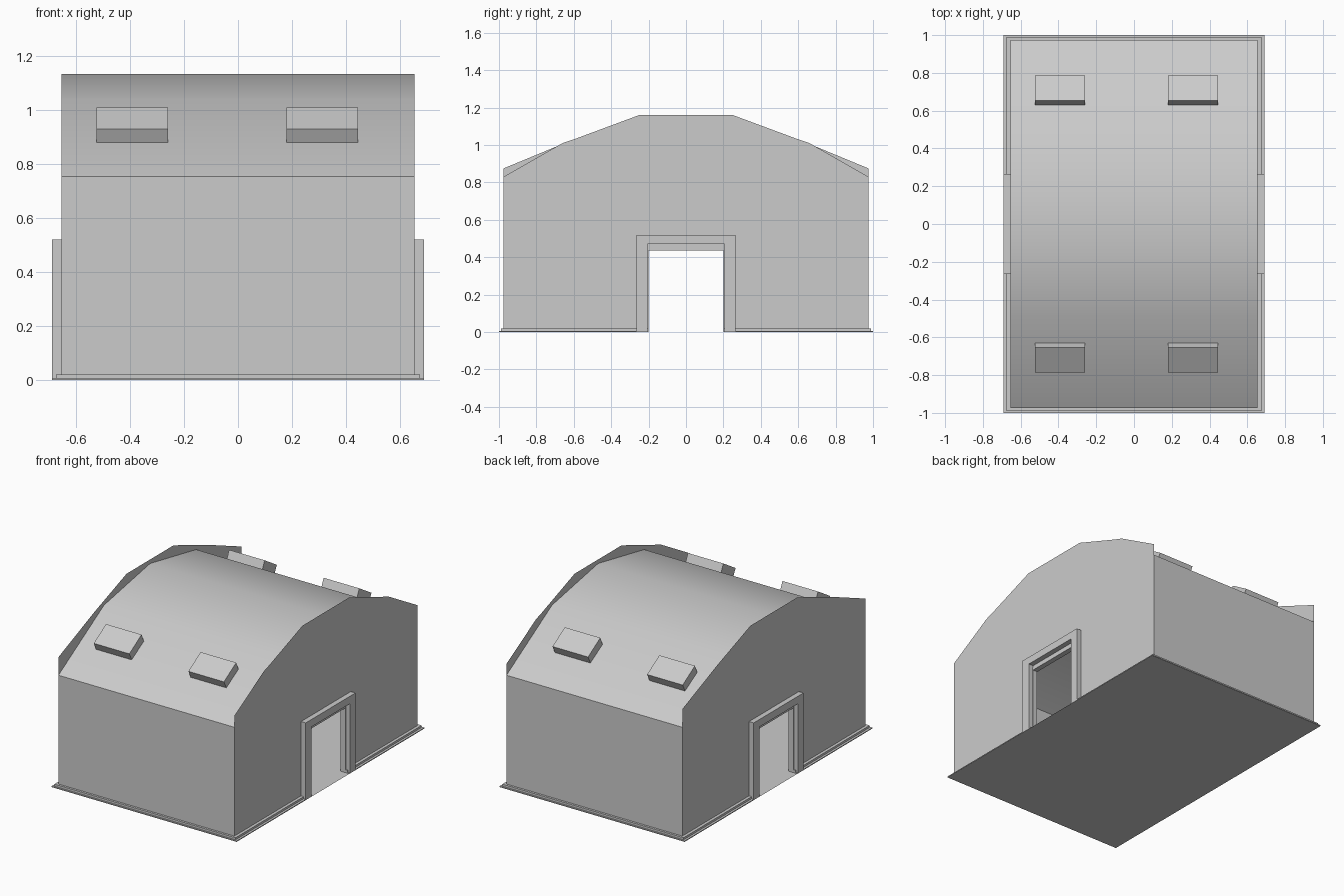
import bpy
import math

if "Cube" in bpy.data.objects:
    bpy.data.objects.remove(bpy.data.objects["Cube"])

X, Y = 0.655, 0.975          # half width and half depth of the walls


def mesh(name, verts, faces):
    me = bpy.data.meshes.new(name)
    me.from_pydata(verts, [], faces)
    me.update()
    ob = bpy.data.objects.new(name, me)
    bpy.context.collection.objects.link(ob)
    return ob


def prism(name, prof, x0, x1):
    """Solid made by sweeping a (y, z) profile along x."""
    n = len(prof)
    verts = [(x, y, z) for x in (x0, x1) for y, z in prof]
    faces = [tuple(range(n))[::-1], tuple(range(n, 2 * n))]
    faces += [(i, (i + 1) % n, n + (i + 1) % n, n + i) for i in range(n)]
    return mesh(name, verts, faces)


def box(name, x0, x1, y0, y1, z0, z1):
    return prism(name, [(y0, z0), (y1, z0), (y1, z1), (y0, z1)], min(x0, x1), max(x0, x1))


def mirrored(half):
    """Complete a right-half profile with its left mirror image."""
    return half + [(-y, z) for y, z in reversed(half)]


def arch(outer_y, outer_z, inner_y, inner_z):
    """Upside-down U outline around the doorway."""
    return [(-outer_y, 0), (-inner_y, 0), (-inner_y, inner_z), (inner_y, inner_z),
            (inner_y, 0), (outer_y, 0), (outer_y, outer_z), (-outer_y, outer_z)]


# floor slab underside / interior floor
mesh("floor", [(-0.69, -1, 0), (0.69, -1, 0), (0.69, 1, 0), (-0.69, 1, 0)], [(3, 2, 1, 0)])

# front and back walls, single sheets
for s, label in ((-1, "front"), (1, "back")):
    f = (0, 1, 2, 3) if s < 0 else (3, 2, 1, 0)
    mesh(label + "_wall", [(-X, s * Y, 0), (X, s * Y, 0), (X, s * Y, 0.753), (-X, s * Y, 0.753)], [f])
    box(label + "_skirting", -0.675, 0.675, s * 0.98 - 0.01, s * 0.98 + 0.01, 0, 0.02)
    box(label + "_footing", -0.69, 0.69, s * 0.985 - 0.015, s * 0.985 + 0.015, 0, 0.006)

# curved roof in four smooth-shaded panels
roof_line = [(-Y, 0.753), (-0.49, 1.04), (0, 1.133), (0.49, 1.04), (Y, 0.753)]
roof = mesh("roof", [(x, y, z) for y, z in roof_line for x in (-X, X)],
            [(2 * i, 2 * i + 1, 2 * i + 3, 2 * i + 2) for i in range(4)])
for p in roof.data.polygons:
    p.use_smooth = True

# gable walls rising above the roof, with a doorway cut into each
for s, label in ((1, "right"), (-1, "left")):
    eave = [(Y, 0.83), (0.66, 1.01)] if s > 0 else [(Y, 0.875)]
    outline = mirrored([(0.2, 0.435), (0.2, 0), (Y, 0)] + eave + [(0.6, 1.03), (0.25, 1.16)])
    n = tuple(range(len(outline)))
    mesh(label + "_gable", [(s * X, y, z) for y, z in outline], [n if s > 0 else n[::-1]])

    # door surround and reveal
    a, b = sorted((s * X, s * 0.69))
    prism(label + "_door_surround", arch(0.265, 0.52, 0.205, 0.47), a, b)
    a, b = sorted((s * 0.625, s * 0.66))
    prism(label + "_door_reveal", arch(0.22, 0.455, 0.2, 0.435), a, b)

    # stepped skirting either side of the door
    for t, side in ((-1, "front"), (1, "back")):
        y0, y1 = sorted((t * 0.2, t * 0.99))
        box(f"{label}_{side}_skirting", s * X, s * 0.675, y0, y1, 0, 0.02)
        box(f"{label}_{side}_footing", s * X, s * 0.69, y0, y1, 0, 0.006)

# tilted roof hatches, two on each slope
for t, side in ((-1, "front"), (1, "back")):
    prof = [(t * 0.76, 0.88), (t * 0.785, 0.93), (t * 0.655, 1.01), (t * 0.63, 0.955)]
    if t < 0:
        prof.reverse()
    for k, (x0, x1) in enumerate(((-0.525, -0.26), (0.18, 0.445))):
        prism(f"{side}_roof_hatch_{k + 1}", prof, x0, x1)

# consistent outward normals on the closed solids
import bmesh
for ob in bpy.context.collection.objects:
    bm = bmesh.new()
    bm.from_mesh(ob.data)
    if all(e.is_manifold for e in bm.edges):
        bmesh.ops.recalc_face_normals(bm, faces=bm.faces)
        bm.to_mesh(ob.data)
    bm.free()
